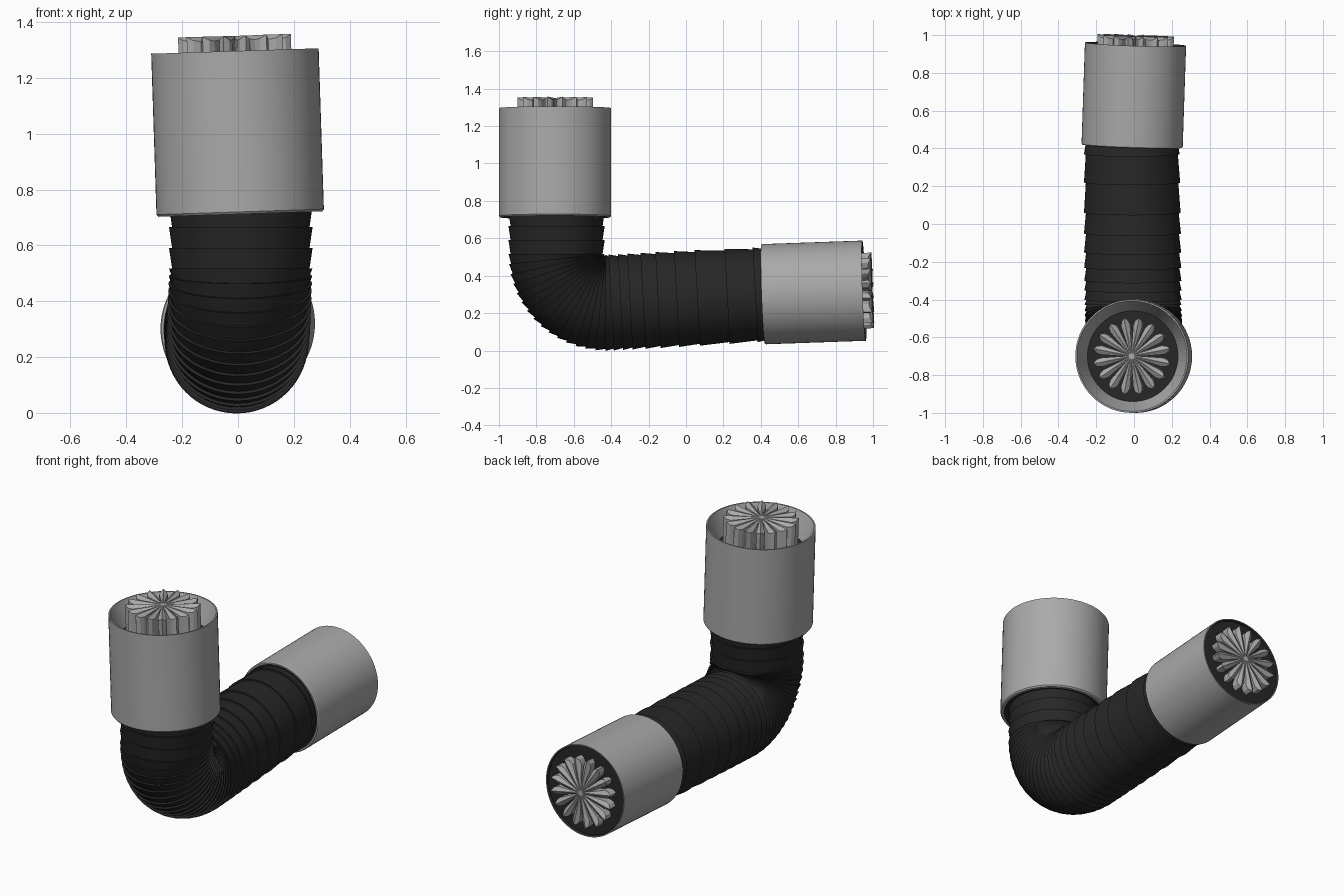
import bpy, bmesh, math
from mathutils import Vector

if "Cube" in bpy.data.objects:
    bpy.data.objects.remove(bpy.data.objects["Cube"])


def material(name, v):
    m = bpy.data.materials.new(name)
    m.diffuse_color = (v, v, v, 1)
    m.use_nodes = True
    m.node_tree.nodes["Principled BSDF"].inputs["Base Color"].default_value = m.diffuse_color
    return m


GREY = material("light grey", 0.40)
BLACK = material("rubber black", 0.02)


def finish(bm, name, mats, smooth=True):
    bmesh.ops.recalc_face_normals(bm, faces=bm.faces)
    me = bpy.data.meshes.new(name)
    bm.to_mesh(me)
    bm.free()
    ob = bpy.data.objects.new(name, me)
    bpy.context.collection.objects.link(ob)
    for m in mats:
        me.materials.append(m)
    if smooth:
        bpy.ops.object.select_all(action='DESELECT')
        ob.select_set(True)
        bpy.context.view_layer.objects.active = ob
        bpy.ops.object.shade_smooth_by_angle(angle=math.radians(30))
    return ob


def frame(d):
    d = Vector(d).normalized()
    u = Vector((1, 0, 0))
    u = (u - d * u.dot(d)).normalized()
    return u, d.cross(u), d


def ring(bm, c, d, r, n=64):
    u, v, _ = frame(d)
    return [bm.verts.new(c + r * (u * math.cos(2 * math.pi * i / n) + v * math.sin(2 * math.pi * i / n)))
            for i in range(n)]


def bridge(bm, a, b, mat=0):
    n = len(a)
    for i in range(n):
        bm.faces.new((a[i], a[(i + 1) % n], b[(i + 1) % n], b[i])).material_index = mat


def lathe(name, p0, p1, profile):
    """profile rows: radius, height along axis, material of the band before it"""
    p0, p1 = Vector(p0), Vector(p1)
    d = (p1 - p0).normalized()
    bm = bmesh.new()
    rings = [ring(bm, p0 + d * h, d, r) for r, h, m in profile]
    for k in range(1, len(rings)):
        bridge(bm, rings[k - 1], rings[k], profile[k][2])
    bm.faces.new(rings[0]).material_index = 1
    bm.faces.new(rings[-1]).material_index = 1
    return finish(bm, name, [GREY, BLACK])


def rosette(name, base, d, height, n=16):
    """radiating ridged blades standing on a disc"""
    u, v, d = frame(d)
    base = Vector(base)
    bm = bmesh.new()
    for i in range(n):
        a = 2 * math.pi * (i + 0.5) / n
        e = u * math.cos(a) + v * math.sin(a)
        s = d.cross(e)
        outline = [(0.0, -0.003), (0.165, -0.024), (0.19, -0.018), (0.206, 0),
                   (0.19, 0.018), (0.165, 0.024), (0.0, 0.003)]
        low = [bm.verts.new(base + e * x + s * y) for x, y in outline]
        top = [bm.verts.new(base + e * x + s * y + d * (height - abs(y) * 0.7)) for x, y in outline]
        bridge(bm, low, top)
        r0 = bm.verts.new(base + d * height + e * 0.165)
        for k in range(len(top)):
            bm.faces.new((top[k], top[(k + 1) % len(top)], r0))
    return finish(bm, name, [GREY], smooth=False)


# upright collar with a tapered open mouth, and its blades
a0, a1 = Vector((0.008, -0.70, 0.712)), Vector((-0.011, -0.70, 1.296))
L = (a1 - a0).length
lathe("upright_collar", a0, a1, [
    (0.24, 0.012, 1), (0.282, 0.0, 1), (0.294, 0.0, 0), (0.30, 0.008, 0), (0.30, L, 0),
    (0.292, L, 0), (0.24, L - 0.13, 0)])
ax = (a1 - a0).normalized()
rosette("upright_blades", a1 - ax * 0.135, ax, 0.19)

# horizontal collar with a dark end face, and its blades
b0, b1 = Vector((-0.010, 0.412, 0.301)), Vector((0.008, 0.952, 0.320))
L = (b1 - b0).length
lathe("level_collar", b0, b1, [
    (0.23, 0.008, 1), (0.257, 0.0, 1), (0.264, 0.0, 0), (0.268, 0.006, 0), (0.268, L, 0),
    (0.262, L, 0), (0.258, L - 0.012, 1)])
bx = (b1 - b0).normalized()
rosette("level_blades", b1 - bx * 0.015, bx, 0.06)

# path of the hose: down, round the elbow, then along
py, pz, R = -0.43, 0.517, 0.262
path = [(Vector((0.01, py - R, z)), Vector((0, 0, -1))) for z in (0.74, 0.665, 0.59)]
for i in range(16):
    t = math.radians(6 * i)
    path.append((Vector((0.01 - 0.001 * i, py - R * math.cos(t), pz - R * math.sin(t))),
                 Vector((0, math.sin(t), -math.cos(t)))))
for y in (-0.40, -0.35, -0.30, -0.23, -0.15, -0.05, 0.06, 0.22, 0.37, 0.43):
    f = (y - py) / 0.86
    path.append((Vector((-0.005 - 0.007 * f, y, pz - R + 0.046 * f)), Vector((0, 1, 0.054))))

# hose made of overlapping tapered sleeves
bm = bmesh.new()
prev = None
for k in range(len(path) - 1):
    (c0, d0), (c1, d1) = path[k], path[k + 1]
    q = 1 - 0.03 * max(0, c0.y + 0.1)
    a = ring(bm, c0, d0, 0.257 * q)
    b = ring(bm, c1, d1, 0.246 * q)
    if prev:
        bridge(bm, prev, a)
    bridge(bm, a, b)
    prev = b
    if k == 0:
        bm.faces.new(a)
bm.faces.new(prev)
finish(bm, "ribbed_hose", [BLACK])
